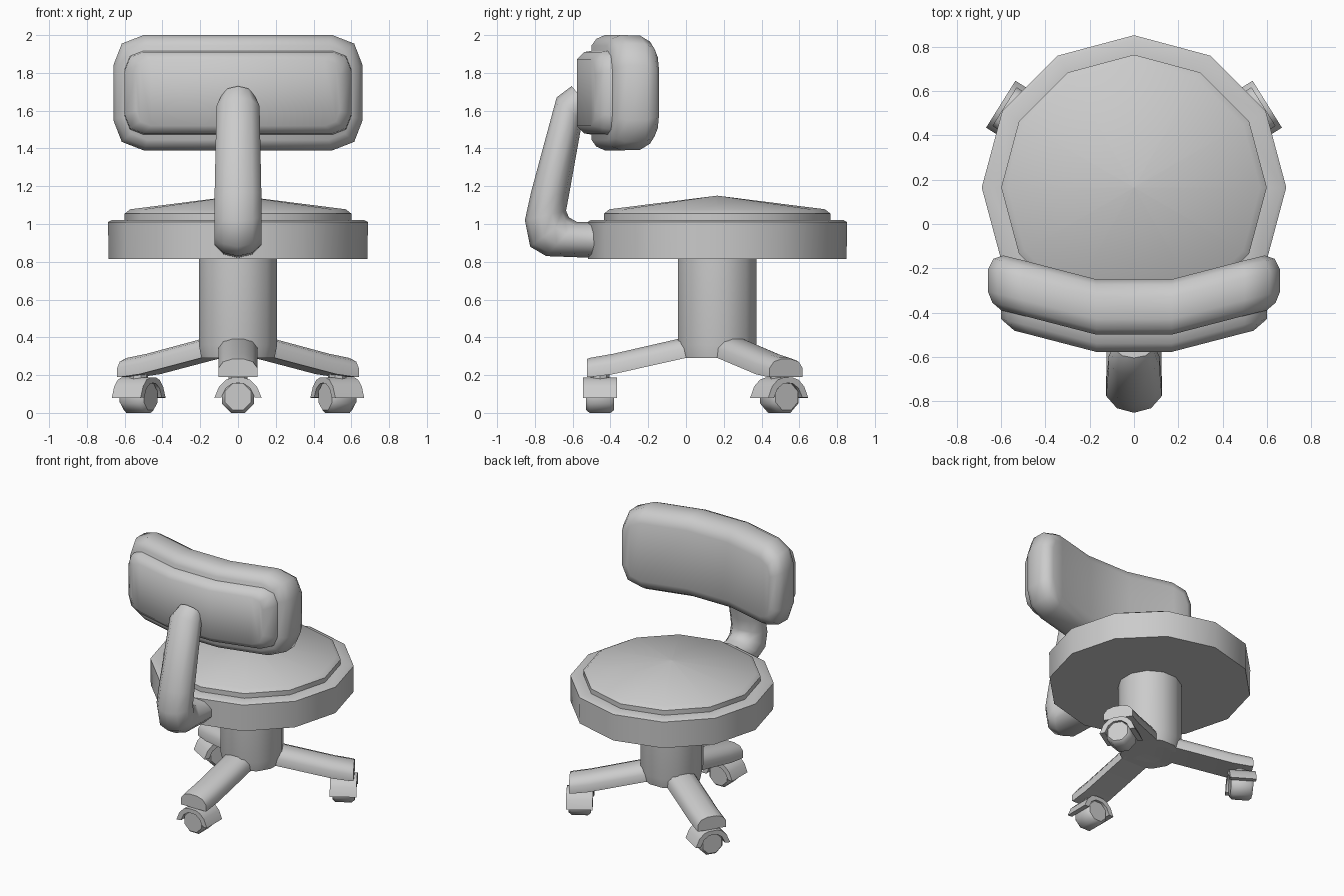
import bpy, bmesh
from math import sin, cos, pi, radians
from mathutils import Matrix, Vector

if "Cube" in bpy.data.objects:
    bpy.data.objects.remove(bpy.data.objects["Cube"])

CY = 0.165  # y of the seat and column axis


def finish(name, verts, faces, angle=40, matrix=None):
    me = bpy.data.meshes.new(name)
    me.from_pydata([tuple(v) for v in verts], [], faces)
    ob = bpy.data.objects.new(name, me)
    bpy.context.collection.objects.link(ob)
    bm = bmesh.new()
    bm.from_mesh(me)
    if matrix:
        bm.transform(matrix)
    bmesh.ops.remove_doubles(bm, verts=bm.verts, dist=1e-5)
    bmesh.ops.recalc_face_normals(bm, faces=bm.faces)
    bm.to_mesh(me)
    bm.free()
    bpy.ops.object.select_all(action='DESELECT')
    ob.select_set(True)
    bpy.context.view_layer.objects.active = ob
    bpy.ops.object.shade_smooth_by_angle(angle=radians(angle))
    return ob


def loft(name, rings, angle=40, matrix=None, caps=None):
    """Skin equal-length rings; caps default to one polygon at each end."""
    n = len(rings[0])
    verts = [v for r in rings for v in r]
    faces = [(i * n + j, i * n + (j + 1) % n, (i + 1) * n + (j + 1) % n, (i + 1) * n + j)
             for i in range(len(rings) - 1) for j in range(n)]
    last = (len(rings) - 1) * n
    for cap in caps or [tuple(range(n))]:
        faces += [tuple(cap), tuple(last + k for k in cap)]
    return finish(name, verts, faces, angle, matrix)


def lathe(name, profile, sides, angle=40, phase=pi / 2):
    rings = [[(r * cos(phase + 2 * pi * k / sides), CY + r * sin(phase + 2 * pi * k / sides), z)
              for k in range(sides)] for r, z in profile]
    return loft(name, rings, angle)


# Seat: twelve-sided pan with a raised, gently peaked cushion
lathe("seat_pan", [(0.685, 0.815), (0.688, 1.01), (0.67, 1.02), (0.58, 1.02)], 12)
lathe("seat_cushion", [(0.6, 1.0), (0.6, 1.055), (0.57, 1.078), (0.001, 1.15)], 12)

# Column
lathe("column", [(0.2, 0.29), (0.215, 0.36), (0.215, 0.83)], 12, phase=pi / 12)

# Back support arm: oval sections between outer and inner edges (y, z)
sections = [((-0.47, 0.82), (-0.47, 1.01), 0.13), ((-0.74, 0.83), (-0.575, 1.01), 0.13),
            ((-0.825, 0.88), (-0.62, 1.035), 0.132), ((-0.853, 1.02), (-0.635, 1.07), 0.132),
            ((-0.82, 1.17), (-0.62, 1.15), 0.13), ((-0.685, 1.67), (-0.55, 1.54), 0.12),
            ((-0.605, 1.73), (-0.50, 1.60), 0.09)]
rings = []
for o, i, w in sections:
    o, i = Vector((0, *o)), Vector((0, *i))
    c, h = (o + i) / 2, (o - i) / 2
    rings.append([c + h * cos(a) + Vector((w * sin(a), 0, 0))
                  for a in (2 * pi * k / 10 for k in range(10))])
loft("back_arm", rings, 50)


# Backrest: rounded rectangles stacked in depth, wrapped forward at the ends
def bend(x):
    x = abs(x)
    if x < 0.5:
        return max(0, x - 0.17) * 0.26
    return 0.086 + (x - 0.5) * 0.24


def pad_ring(y, w, h, r):
    half = [(-w, h - r), (-w + 0.28 * r, h - 0.28 * r), (-w + r, h), (-0.17, h)]
    top = half + [(-x, z) for x, z in reversed(half)]
    outline = top + [(x, -z) for x, z in reversed(top)]
    return [(x, y + bend(x), 1.695 + z) for x, z in outline]


pad_caps = [(k, k + 1, 14 - k, 15 - k) for k in range(7)]
pad = [(-0.25, 0.59, 0.215, 0.10), (-0.275, 0.635, 0.27, 0.14), (-0.33, 0.66, 0.303, 0.16),
       (-0.43, 0.66, 0.305, 0.16), (-0.475, 0.64, 0.285, 0.15), (-0.50, 0.60, 0.25, 0.12)]
loft("backrest_cushion", [pad_ring(*p) for p in pad], 50, caps=pad_caps)
plate = [(-0.48, 0.60, 0.225, 0.10), (-0.54, 0.60, 0.215, 0.10), (-0.578, 0.54, 0.175, 0.08)]
loft("backrest_plate", [pad_ring(*p) for p in plate], 50, caps=pad_caps)


# Three legs with casters, modelled along +x and turned into place
def leg_ring(r, b, t, w=0.103):
    return [(r, s, z) for s, z in ((-w, b), (w, b), (w, b + 0.5 * (t - b)), (0.75 * w, b + 0.85 * (t - b)),
                                   (0.3 * w, t), (-0.3 * w, t), (-0.75 * w, b + 0.85 * (t - b)),
                                   (-w, b + 0.5 * (t - b)))]


arch = [(-0.125, 0.08), (-0.1, 0.14), (-0.065, 0.175), (-0.03, 0.187)]
inner = [(-0.088, 0.082), (-0.065, 0.13), (-0.03, 0.155), (-0.01, 0.157)]
fender = (arch + [(-s, z) for s, z in reversed(arch)]
          + [(-s, z) for s, z in inner] + [(s, z) for s, z in reversed(inner)])
fender_caps = [(k, k + 1, 14 - k, 15 - k) for k in range(7)]
CR = 0.62  # caster distance from the column

for label, deg in (("front", -90), ("back_right", 32), ("back_left", 148)):
    m = Matrix.Translation((0, CY, 0)) @ Matrix.Rotation(radians(deg), 4, 'Z')
    loft(label + "_leg", [leg_ring(0.0, 0.29, 0.41), leg_ring(0.17, 0.29, 0.4),
                          leg_ring(0.55, 0.205, 0.313), leg_ring(0.67, 0.19, 0.292),
                          leg_ring(0.69, 0.19, 0.285)], 40, m)
    loft(label + "_wheel", [[(CR + d, r * cos(a), 0.085 + r * sin(a))
                             for a in (pi / 8 + k * pi / 4 for k in range(8))]
                            for d, r in ((-0.075, 0.075), (-0.055, 0.092), (0.055, 0.092), (0.075, 0.075))],
         50, m)
    loft(label + "_fender", [[(CR + d, s, z) for s, z in fender] for d in (-0.09, 0.09)],
         50, m, fender_caps)
    loft(label + "_stem", [[(CR + 0.05 * cos(k * pi / 4), 0.05 * sin(k * pi / 4), z)
                            for k in range(8)] for z in (0.16, 0.22)], 40, m)
